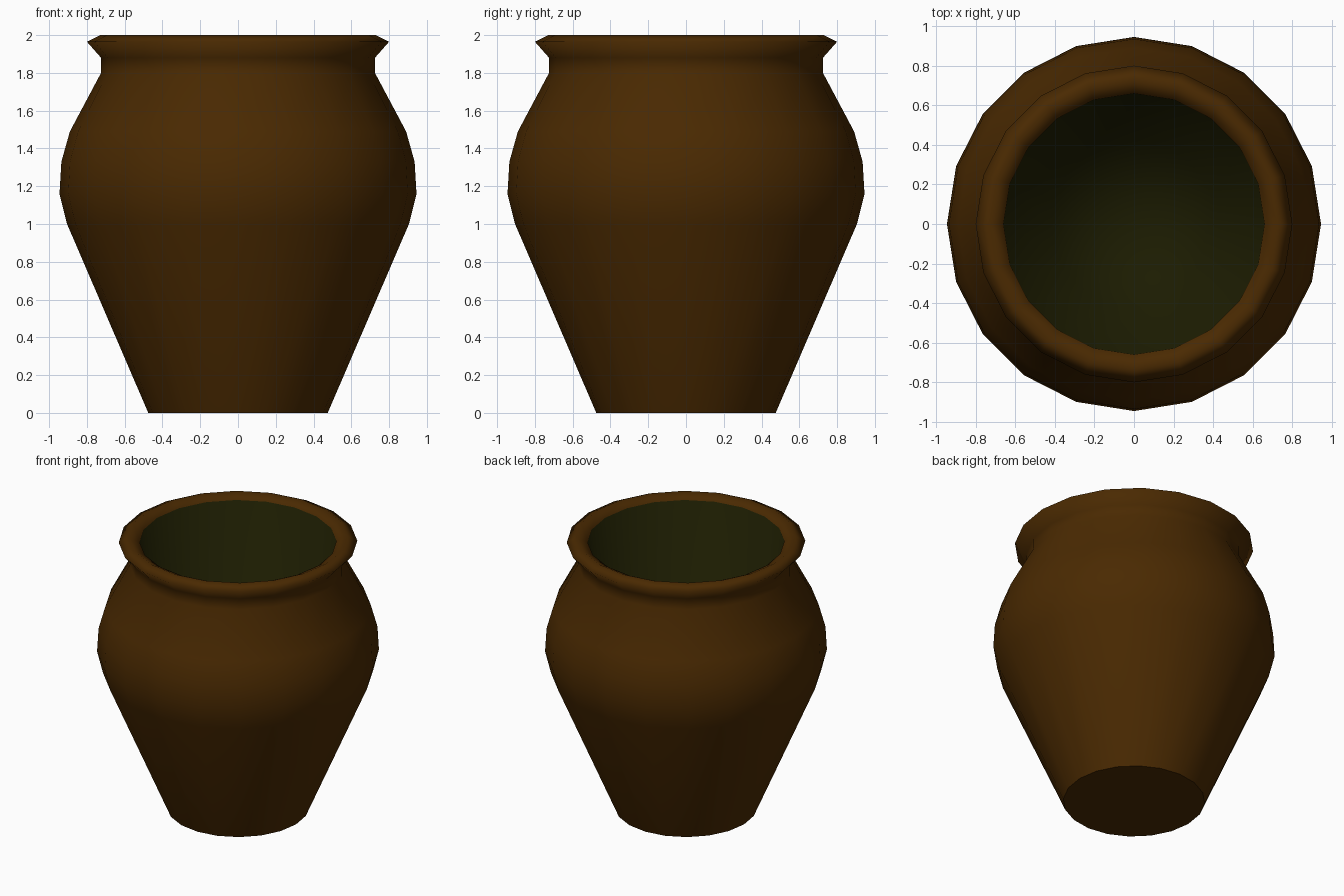
import bpy, bmesh, math

if "Cube" in bpy.data.objects:
    bpy.data.objects.remove(bpy.data.objects["Cube"])

SIDES = 20


def material(name, rgb):
    m = bpy.data.materials.new(name)
    m.diffuse_color = (*rgb, 1)
    m.use_nodes = True
    m.node_tree.nodes["Principled BSDF"].inputs["Base Color"].default_value = m.diffuse_color
    return m


brown = material("brown clay", (0.068, 0.0225, 0.0004))
green = material("dark green inside", (0.0115, 0.0115, 0.0004))

# outer wall, neck and rolled rim, then down the tapered inside
outer = [(0.475, 0), (0.905, 1.0), (0.945, 1.16), (0.935, 1.33), (0.89, 1.49),
         (0.725, 1.80), (0.725, 1.88), (0.80, 1.965), (0.73, 2.0), (0.66, 1.965)]
inner = [(0.42, 0.10)]

bm = bmesh.new()
rings = [[bm.verts.new((r * math.cos(2 * math.pi * i / SIDES),
                        r * math.sin(2 * math.pi * i / SIDES), z)) for i in range(SIDES)]
         for r, z in outer + inner]
for k, (low, high) in enumerate(zip(rings, rings[1:])):
    for i in range(SIDES):
        j = (i + 1) % SIDES
        face = bm.faces.new((low[i], low[j], high[j], high[i]))
        face.smooth = True
        face.material_index = 1 if k >= len(outer) - 1 else 0

# inside floor, as a fan
centre = bm.verts.new((0, 0, inner[-1][1]))
for i in range(SIDES):
    face = bm.faces.new((rings[-1][i], rings[-1][(i + 1) % SIDES], centre))
    face.smooth = True
    face.material_index = 1

# flat underside
bm.faces.new(rings[0][::-1]).smooth = False

mesh = bpy.data.meshes.new("pot")
bm.to_mesh(mesh)
bm.free()
mesh.materials.append(brown)
mesh.materials.append(green)
bpy.context.collection.objects.link(bpy.data.objects.new("pot", mesh))
